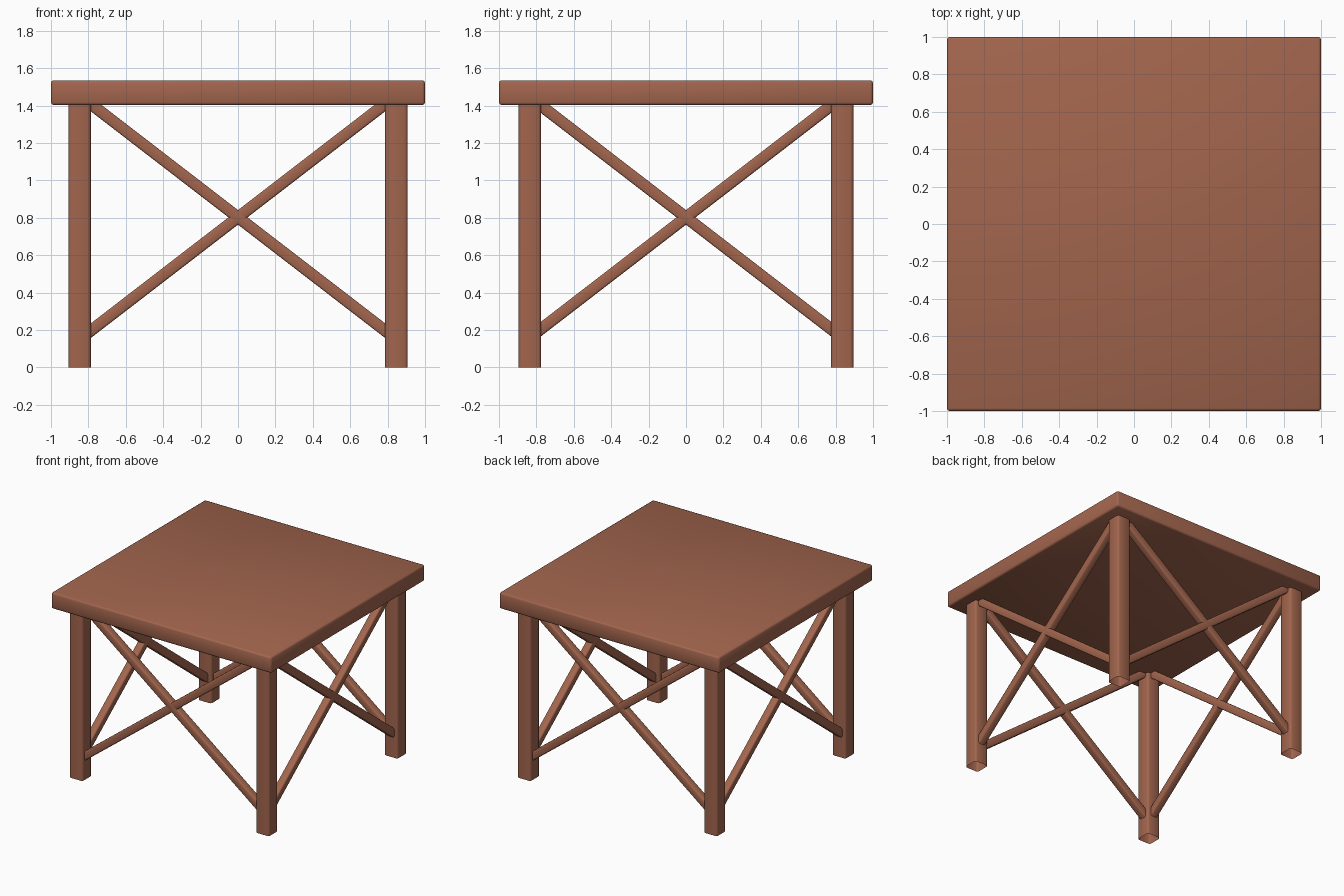
import bpy, bmesh, math
from mathutils import Matrix

if "Cube" in bpy.data.objects:
    bpy.data.objects.remove(bpy.data.objects["Cube"])

wood = bpy.data.materials.new("brown wood")
wood.diffuse_color = (0.36, 0.13, 0.075, 1)
wood.use_nodes = True
wood.node_tree.nodes["Principled BSDF"].inputs["Base Color"].default_value = wood.diffuse_color

LEG_X, LEG_Y, LEG_W = 0.847, 0.835, 0.12
SLAB_BOTTOM, SLAB_TOP = 1.402, 1.535
BRACE_W, CROSS_Z, SLOPE = 0.062, 0.802, math.atan(0.77)


def block(name, size, matrix, bevel, segments=2, long_axis=None, open_bottom=False):
    """Bevelled box; long_axis limits the bevel to edges along that axis."""
    bm = bmesh.new()
    bmesh.ops.create_cube(bm, size=1)
    bmesh.ops.scale(bm, vec=size, verts=bm.verts)
    edges = [e for e in bm.edges if long_axis is None or
             abs((e.verts[0].co - e.verts[1].co)[long_axis]) > 1e-4]
    bmesh.ops.bevel(bm, geom=edges, offset=bevel, segments=segments,
                    profile=0.5, affect='EDGES')
    if open_bottom:
        bm.normal_update()
        caps = [f for f in bm.faces if f.normal.z < -0.9]
        bmesh.ops.delete(bm, geom=caps, context='FACES')
    mesh = bpy.data.meshes.new(name)
    bm.to_mesh(mesh)
    bm.free()
    mesh.materials.append(wood)
    obj = bpy.data.objects.new(name, mesh)
    bpy.context.collection.objects.link(obj)
    obj.matrix_world = matrix
    bpy.ops.object.select_all(action='DESELECT')
    obj.select_set(True)
    bpy.context.view_layer.objects.active = obj
    bpy.ops.object.shade_smooth_by_angle(angle=math.radians(50))
    return obj


# Table top slab
block("table_top", (2, 2, SLAB_TOP - SLAB_BOTTOM),
      Matrix.Translation((0, 0, (SLAB_TOP + SLAB_BOTTOM) / 2)), 0.015)

# Four hollow-ended square legs
leg_h = SLAB_BOTTOM + 0.01
for sx, side in ((-1, "left"), (1, "right")):
    for sy, end in ((-1, "front"), (1, "back")):
        block(f"{end}_{side}_leg", (LEG_W, LEG_W, leg_h),
              Matrix.Translation((sx * LEG_X, sy * LEG_Y, leg_h / 2)),
              0.016, long_axis=2, open_bottom=True)

# Crossed diagonal braces on all four sides
for name, pos, turn, reach in (("front", (0, -LEG_Y), 0, LEG_X),
                               ("back", (0, LEG_Y), 0, LEG_X),
                               ("left", (-LEG_X, 0), math.pi / 2, LEG_Y),
                               ("right", (LEG_X, 0), math.pi / 2, LEG_Y)):
    length = 2 * (reach - 0.03) / math.cos(SLOPE)
    for tilt, label in ((SLOPE, "a"), (-SLOPE, "b")):
        m = (Matrix.Translation((*pos, CROSS_Z)) @ Matrix.Rotation(turn, 4, 'Z')
             @ Matrix.Rotation(tilt, 4, 'Y'))
        block(f"{name}_brace_{label}", (length, BRACE_W, BRACE_W), m,
              0.01, long_axis=0)
